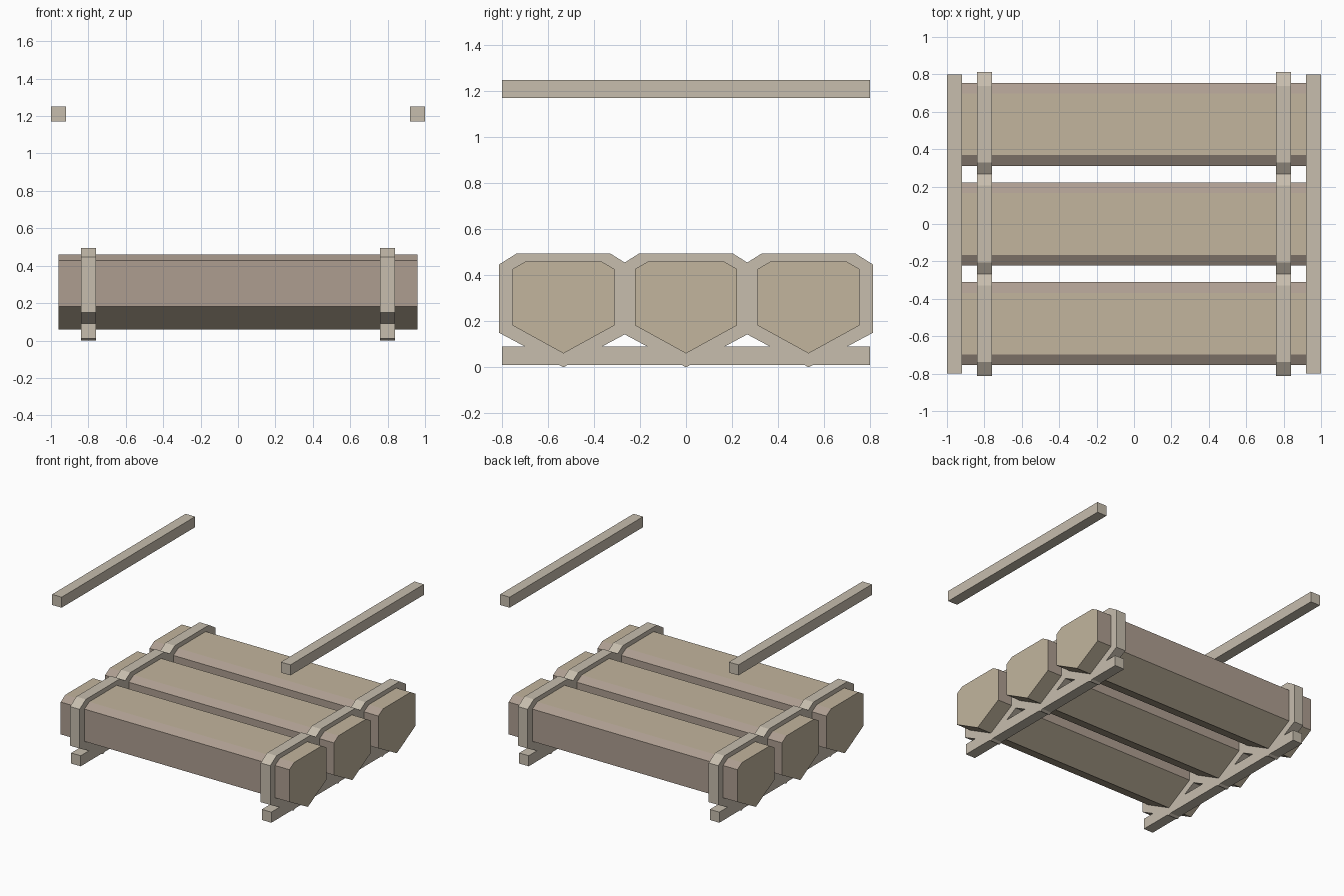
import bpy, bmesh

if "Cube" in bpy.data.objects:
    bpy.data.objects.remove(bpy.data.objects["Cube"])


def material(name, rgb):
    m = bpy.data.materials.new(name)
    m.diffuse_color = (*rgb, 1)
    m.use_nodes = True
    m.node_tree.nodes["Principled BSDF"].inputs["Base Color"].default_value = m.diffuse_color
    return m


PALE = material("pale_frame", (0.57, 0.51, 0.42))
TAN = material("tan_body", (0.54, 0.46, 0.34))
BROWN = material("brown_sides", (0.42, 0.34, 0.28))


def house_profile(half, flat, tip, low, high, top):
    """Pointed-bottom, chamfered-top outline in (y, z), counter-clockwise."""
    return [(0, tip), (half, low), (half, high), (flat, top),
            (-flat, top), (-half, high), (-half, low)]


def finish(bm, name, mats):
    bmesh.ops.recalc_face_normals(bm, faces=bm.faces)
    mesh = bpy.data.meshes.new(name)
    bm.to_mesh(mesh)
    bm.free()
    for m in mats:
        mesh.materials.append(m)
    obj = bpy.data.objects.new(name, mesh)
    bpy.context.collection.objects.link(obj)
    return obj


def loop(bm, profile, x, cy):
    return [bm.verts.new((x, cy + y, z)) for y, z in profile]


def bridge(bm, a, b):
    n = len(a)
    return [bm.faces.new((a[i], a[(i + 1) % n], b[(i + 1) % n], b[i])) for i in range(n)]


def make_log(name, profile, cy, half_len):
    bm = bmesh.new()
    a, b = loop(bm, profile, -half_len, cy), loop(bm, profile, half_len, cy)
    sides = bridge(bm, a, b)
    for i in (1, 2, 4, 5):      # upright sides and top chamfers
        sides[i].material_index = 1
    bm.faces.new(a)
    bm.faces.new(b)
    return finish(bm, name, [TAN, BROWN])


def make_strap(name, outer, inner, cx, cy, width):
    bm = bmesh.new()
    x0, x1 = cx - width / 2, cx + width / 2
    o0, o1 = loop(bm, outer, x0, cy), loop(bm, outer, x1, cy)
    i0, i1 = loop(bm, inner, x0, cy), loop(bm, inner, x1, cy)
    for pair in ((o0, o1), (o1, i1), (i1, i0), (i0, o0)):
        bridge(bm, *pair)
    return finish(bm, name, [PALE])


def make_bar(name, x, z):
    bm = bmesh.new()
    bmesh.ops.create_cube(bm, size=1)
    bmesh.ops.scale(bm, vec=(0.08, 1.6, 0.08), verts=bm.verts)
    bmesh.ops.translate(bm, vec=(x, 0, z), verts=bm.verts)
    return finish(bm, name, [PALE])


BODY = house_profile(0.222, 0.165, 0.06, 0.182, 0.427, 0.46)
OUTER = house_profile(0.28, 0.205, 0.0, 0.15, 0.447, 0.494)
INNER = house_profile(0.215, 0.16, 0.067, 0.186, 0.422, 0.453)   # tucked inside the log

# Three long pointed logs, each held by a strap at both ends
for row, cy in (("front", -0.533), ("middle", 0), ("back", 0.533)):
    make_log(f"{row}_log", BODY, cy, 0.96)
    for side, s in (("left", -1), ("right", 1)):
        make_strap(f"{row}_{side}_strap", OUTER, INNER, s * 0.8, cy, 0.08)

# Ground skids and the two floating upper rails
for side, s in (("left", -1), ("right", 1)):
    make_bar(f"{side}_skid", s * 0.8, 0.05)
    make_bar(f"{side}_upper_rail", s * 0.96, 1.21)
